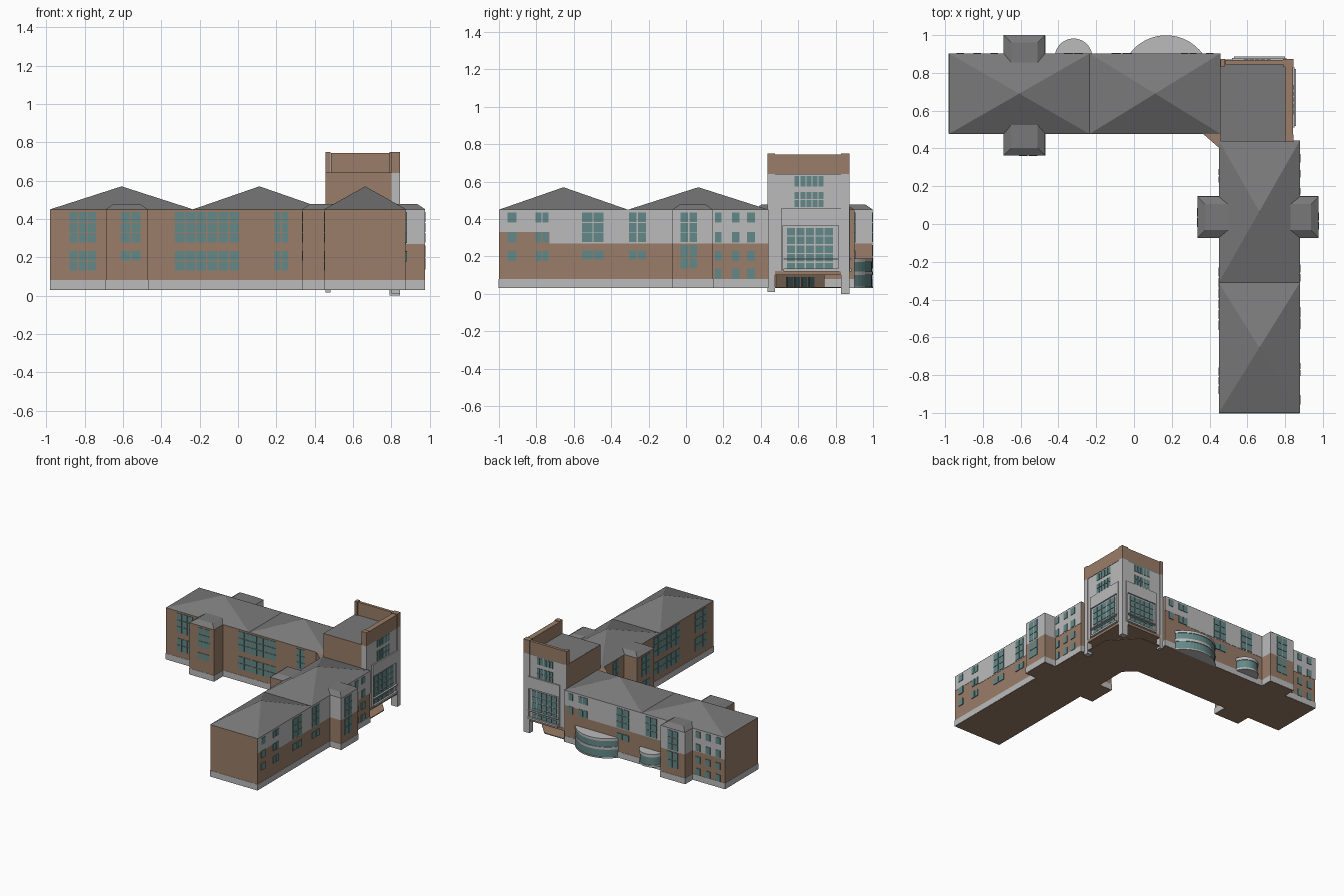
import bpy, bmesh, math

if "Cube" in bpy.data.objects:
    bpy.data.objects.remove(bpy.data.objects["Cube"])


def material(name, rgb):
    m = bpy.data.materials.new(name)
    m.diffuse_color = (*rgb, 1)
    m.use_nodes = True
    m.node_tree.nodes["Principled BSDF"].inputs["Base Color"].default_value = m.diffuse_color
    return m


BRICK = material("brick", (0.32, 0.205, 0.14))
STONE = material("stone", (0.5, 0.5, 0.5))
SLATE = material("slate", (0.19, 0.19, 0.19))
GLASS = material("glass", (0.13, 0.25, 0.25))
DARK = material("dark_glass", (0.05, 0.09, 0.09))


def finish(name, bm, mat):
    bmesh.ops.recalc_face_normals(bm, faces=bm.faces)
    me = bpy.data.meshes.new(name)
    bm.to_mesh(me)
    bm.free()
    me.materials.append(mat)
    ob = bpy.data.objects.new(name, me)
    bpy.context.collection.objects.link(ob)
    return ob


def add_prism(bm, pts, z0, z1, top=None):
    """Extrude an outline from z0 to z1, optionally to a different top outline."""
    lo = [bm.verts.new((x, y, z0)) for x, y in pts]
    hi = [bm.verts.new((x, y, z1)) for x, y in (top or pts)]
    bm.faces.new(lo[::-1])
    bm.faces.new(hi)
    n = len(lo)
    for i in range(n):
        j = (i + 1) % n
        bm.faces.new((lo[i], lo[j], hi[j], hi[i]))


def rect(x0, x1, y0, y1):
    return [(x0, y0), (x1, y0), (x1, y1), (x0, y1)]


def prism(name, pts, z0, z1, mat, top=None):
    bm = bmesh.new()
    add_prism(bm, pts, z0, z1, top)
    return finish(name, bm, mat)


def box(name, x0, x1, y0, y1, z0, z1, mat):
    return prism(name, rect(x0, x1, y0, y1), z0, z1, mat)


def block(name, x0, x1, y0, y1, split=None):
    """Brick volume with stone plinth and optional stone upper storey."""
    box(name + "_brick", x0, x1, y0, y1, 0.03, split or 0.45, BRICK)
    e = 0.002
    box(name + "_plinth", x0 - e, x1 + e, y0 - e, y1 + e, 0.032, 0.08, STONE)
    if split:
        box(name + "_upper", x0, x1, y0, y1, split, 0.45, STONE)


def pyramid(name, x0, x1, y0, y1):
    bm = bmesh.new()
    base = [bm.verts.new((x, y, 0.45)) for x, y in rect(x0, x1, y0, y1)]
    tip = bm.verts.new(((x0 + x1) / 2, (y0 + y1) / 2, 0.57))
    bm.faces.new(base)
    for i in range(4):
        bm.faces.new((base[i], base[(i + 1) % 4], tip))
    finish(name, bm, SLATE)


def on_face(axis, pos, sign, u0, u1, d0, d1):
    """Outline of a plate on a wall: u runs along the wall, d outward."""
    a, b = sorted((pos + sign * d0, pos + sign * d1))
    return rect(a, b, u0, u1) if axis == 'x' else rect(u0, u1, a, b)


def windows(name, face, groups, mat=GLASS, gap=0.007, depth=0.004):
    """groups: (u0, u1, columns, list of (z0, z1) rows)"""
    bm = bmesh.new()
    for u0, u1, cols, rows in groups:
        w = (u1 - u0 + gap) / cols
        for c in range(cols):
            for z0, z1 in rows:
                a = u0 + c * w
                add_prism(bm, on_face(*face, a, a + w - gap, -0.002, depth), z0, z1)
    finish(name, bm, mat)


# Main wings and pyramid roofs
block("west_wing", -0.98, 0.456, 0.48, 0.90)
block("south_wing", 0.452, 0.875, -1.0, 0.44)
pyramid("west_roof_far", -0.98, -0.235, 0.477, 0.903)
pyramid("west_roof_near", -0.235, 0.458, 0.477, 0.903)
pyramid("south_roof_far", 0.449, 0.878, -1.0, -0.31)
pyramid("south_roof_near", 0.449, 0.878, -0.31, 0.442)

# Stone cladding on the outward faces
for n, a, b, z in (("a", -1, -0.73, 0.33), ("b", -0.73, 0.44, 0.27)):
    box("south_cladding_" + n, 0.874, 0.877, a, b, z, 0.45, STONE)
for n, a, b, z in (("a", -0.98, 0.26, 0.27), ("b", 0.26, 0.456, 0.33)):
    box("west_cladding_" + n, a, b, 0.899, 0.902, z, 0.45, STONE)

# Projecting stair bays with low hipped roofs
block("west_bay_outer", -0.69, -0.47, 0.89, 0.997, 0.27)
block("west_bay_inner", -0.69, -0.47, 0.365, 0.49)
block("south_bay_outer", 0.865, 0.975, -0.073, 0.145, 0.27)
block("south_bay_inner", 0.337, 0.46, -0.073, 0.145)
i = 0.04
prism("west_bay_roof", rect(-0.69, -0.47, 0.363, 1.0), 0.45, 0.477, SLATE,
      rect(-0.69 + i, -0.47 - i, 0.363 + i, 1.0 - i))
prism("south_bay_roof", rect(0.335, 0.977, -0.073, 0.145), 0.45, 0.477, SLATE,
      rect(0.335 + i, 0.977 - i, -0.073 + i, 0.145 - i))

# Angled wall in the inner corner
prism("corner_wall", [(0.36, 0.482), (0.454, 0.40), (0.47, 0.5)], 0.03, 0.45, BRICK)

# Window rows
UP3 = [(0.385, 0.435), (0.332, 0.38), (0.277, 0.327)]
LOW2 = [(0.183, 0.232), (0.13, 0.178)]
LOW1 = LOW2[:1]
SPACED3 = [(0.382, 0.435), (0.275, 0.332), (0.177, 0.23)]
SPACED4 = SPACED3 + [(0.08, 0.135)]
BAY5 = UP3 + [(0.2, 0.262), (0.135, 0.195)]

inner = [(-0.88, -0.74, 3, UP3 + LOW2), (-0.33, 0.005, 6, UP3 + LOW2),
         (0.19, 0.26, 2, UP3 + LOW2)]
windows("west_inner_windows", ('y', 0.48, -1), inner)
windows("west_inner_bay_windows", ('y', 0.365, -1), [(-0.61, -0.51, 2, UP3 + LOW1)])
windows("south_inner_windows", ('x', 0.452, -1),
        [(-0.9, -0.76, 3, UP3 + LOW2), (-0.56, -0.23, 6, UP3 + LOW2),
         (0.22, 0.29, 2, UP3 + LOW2)])
windows("south_inner_bay_windows", ('x', 0.337, -1), [(-0.015, 0.085, 2, UP3 + LOW1)])
windows("south_outer_windows", ('x', 0.877, 1),
        [(-0.955, -0.905, 1, SPACED3), (-0.805, -0.735, 2, SPACED3),
         (-0.555, -0.44, 2, UP3 + LOW1), (-0.305, -0.215, 2, UP3 + LOW1),
         (0.155, 0.19, 1, SPACED4), (0.245, 0.285, 1, SPACED4), (0.325, 0.37, 1, SPACED4)])
windows("south_outer_bay_windows", ('x', 0.975, 1), [(-0.03, 0.06, 2, BAY5)])
windows("west_outer_windows", ('y', 0.902, 1),
        [(0.38, 0.42, 1, SPACED3[:2]), (0.25, 0.33, 2, SPACED3[:2]),
         (-0.12, -0.01, 2, UP3 + LOW1), (-0.37, -0.27, 2, UP3)] +
        [(x - 0.02, x + 0.02, 1, SPACED4) for x in (-0.74, -0.83, -0.92)])
windows("west_outer_bay_windows", ('y', 0.997, 1), [(-0.625, -0.535, 2, BAY5)])


# Curved glazed bays on the back
def arc(cx, half, sag, n=16):
    r = (half * half + sag * sag) / (2 * sag)
    t = math.asin(min(1, half / r))
    return [(cx + r * math.sin(-t + 2 * t * k / n),
             0.899 + sag - r + r * math.cos(-t + 2 * t * k / n)) for k in range(n + 1)]


def curved_bay(name, cx, half, sag, z0, z1, bands):
    prism(name + "_glass", arc(cx, half - 0.005, sag - 0.005), z0, z1, GLASS)
    for k, (a, b) in enumerate(bands):
        prism(f"{name}_band_{k}", arc(cx, half, sag), a, b, STONE)


curved_bay("large_bay", 0.17, 0.195, 0.1, 0.035, 0.18,
           [(0.03, 0.04), (0.1, 0.12), (0.17, 0.19)])
curved_bay("small_bay", -0.32, 0.098, 0.083, 0.08, 0.16, [(0.07, 0.085), (0.15, 0.175)])

# Corner tower: shaft, roof, two parapets
box("tower_shaft", 0.46, 0.84, 0.442, 0.868, 0.12, 0.635, STONE)
box("tower_soffit", 0.458, 0.842, 0.44, 0.87, 0.1, 0.122, BRICK)
box("tower_south_wall", 0.46, 0.838, 0.438, 0.445, 0.4, 0.64, BRICK)
box("tower_west_wall", 0.456, 0.465, 0.44, 0.868, 0.4, 0.64, BRICK)
box("tower_roof", 0.459, 0.84, 0.44, 0.868, 0.635, 0.641, SLATE)
box("tower_north_parapet", 0.485, 0.80, 0.845, 0.868, 0.64, 0.745, BRICK)
box("tower_east_parapet", 0.80, 0.842, 0.475, 0.868, 0.64, 0.745, BRICK)

# Corner columns standing on the ground
for n, x0, x1, y0, y1, z in (("south_east", 0.80, 0.845, 0.435, 0.475, 0.01),
                             ("north_east", 0.79, 0.845, 0.83, 0.873, 0.0),
                             ("north_west", 0.457, 0.483, 0.835, 0.873, 0.015)):
    box("column_" + n, x0, x1, y0, y1, z, 0.64, STONE)
    box("column_top_" + n, x0, x1, y0, y1, 0.64, 0.75, BRICK)

# Tower glazing, surrounds and balconies, repeated on east and north faces
for side, face, k, off in (("east", ('x', 0.84, 1), 1, 0), ("north", ('y', 0.868, 1), 0.9, 0.061)):
    def u(v):
        return v * k + off
    windows(f"tower_{side}_windows", face,
            [(u(0.58), u(0.735), 5, [(0.575, 0.63), (0.508, 0.545), (0.465, 0.503)]),
             (u(0.54), u(0.785), 5, [(0.125 + 0.047 * r, 0.165 + 0.047 * r) for r in range(5)])])
    for n, a, b, d, z0, z1 in (("lintel", 0.51, 0.83, 0.01, 0.365, 0.46),
                               ("balcony", 0.52, 0.82, 0.018, 0.12, 0.135),
                               ("rail", 0.52, 0.82, 0.018, 0.183, 0.19),
                               ("jamb_a", 0.51, 0.518, 0.01, 0.12, 0.37),
                               ("jamb_b", 0.815, 0.83, 0.01, 0.12, 0.37)):
        prism(f"tower_{side}_{n}", on_face(*face, u(a), u(b), -0.002, d), z0, z1, STONE)

# Recessed entrance beneath the tower
prism("entrance_floor", [(0.45, 0.43), (0.84, 0.43), (0.84, 0.67), (0.66, 0.868), (0.45, 0.868)],
      0.03, 0.036, BRICK)
prism("entrance_wall", [(0.45, 0.43), (0.74, 0.43), (0.74, 0.48), (0.51, 0.74), (0.45, 0.74)],
      0.036, 0.1, BRICK)
for c in range(4):
    door = box(f"entrance_door_{c}", -0.019, 0.019, -0.006, 0.006, 0.036, 0.09, DARK)
    t = 0.28 + 0.15 * c
    door.location = (0.74 - 0.23 * t, 0.48 + 0.26 * t, 0)
    door.rotation_euler.z = math.atan2(0.26, -0.23)
